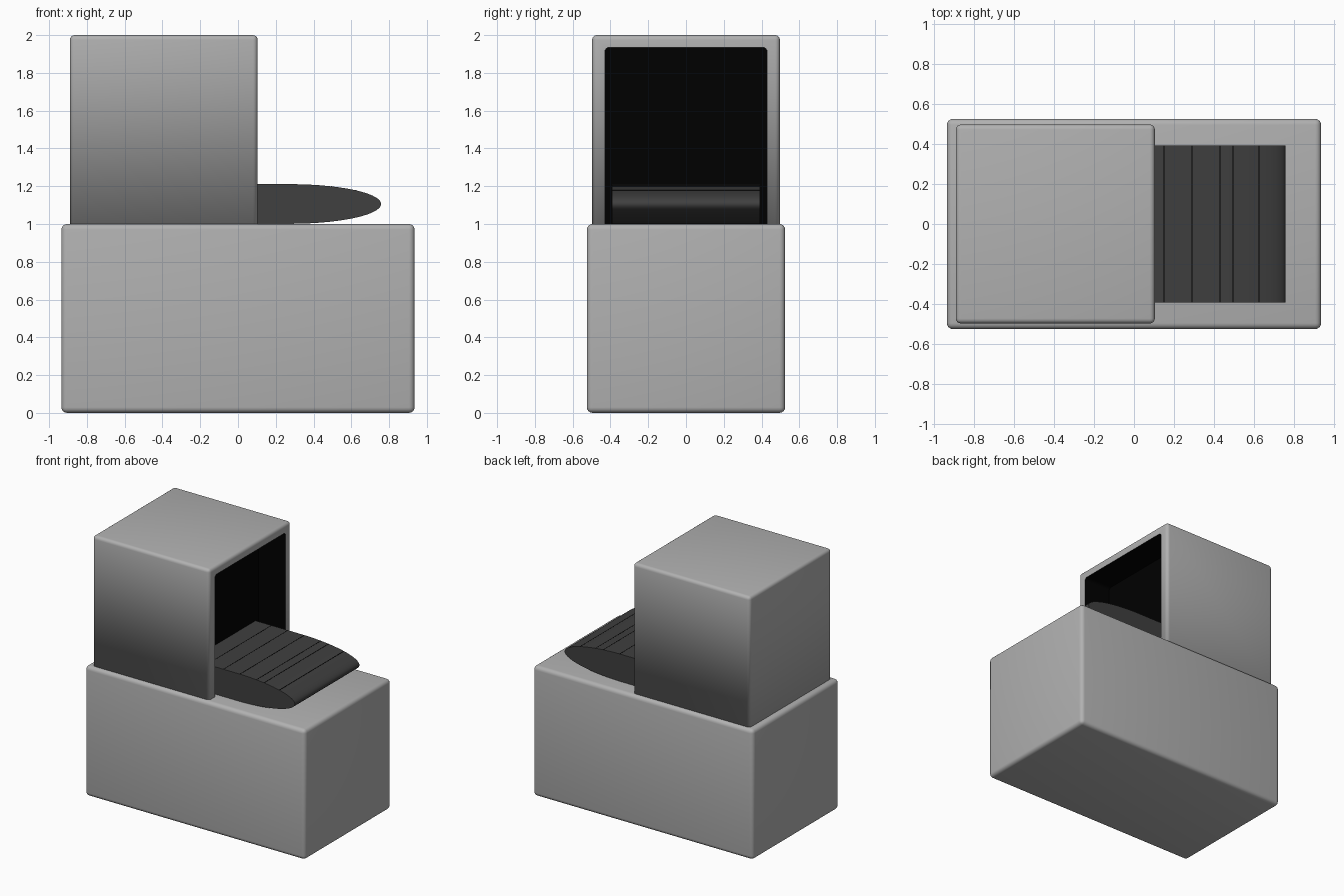
import bpy, bmesh, math

if "Cube" in bpy.data.objects:
    bpy.data.objects.remove(bpy.data.objects["Cube"])


def material(name, v):
    m = bpy.data.materials.new(name)
    m.diffuse_color = (v, v, v, 1)
    m.use_nodes = True
    m.node_tree.nodes["Principled BSDF"].inputs["Base Color"].default_value = m.diffuse_color
    return m


def finish(name, bm, mat=None, smooth=True):
    bmesh.ops.recalc_face_normals(bm, faces=bm.faces)
    me = bpy.data.meshes.new(name)
    bm.to_mesh(me)
    bm.free()
    ob = bpy.data.objects.new(name, me)
    bpy.context.collection.objects.link(ob)
    if mat:
        me.materials.append(mat)
    if smooth:
        shade(ob)
    return ob


def shade(ob, angle=40):
    bpy.ops.object.select_all(action='DESELECT')
    ob.select_set(True)
    bpy.context.view_layer.objects.active = ob
    bpy.ops.object.shade_smooth_by_angle(angle=math.radians(angle))


def box(name, lo, hi, bevel=0, keep=lambda e: True, mat=None, smooth=True):
    """Box between two corners; edges passing 'keep' are rounded."""
    bm = bmesh.new()
    bmesh.ops.create_cube(bm, size=1)
    for v in bm.verts:
        v.co = [(lo[i] + hi[i]) / 2 + v.co[i] * (hi[i] - lo[i]) for i in range(3)]
    if bevel:
        edges = [e for e in bm.edges if keep(e)]
        bmesh.ops.bevel(bm, geom=edges, offset=bevel, segments=4, profile=0.5,
                        affect='EDGES', clamp_overlap=True)
    return finish(name, bm, mat, smooth)


grey = material("body_grey", 0.44)
black = material("black_lining", 0.0)
rubber = material("dark_rubber", 0.05)
seam_mat = material("seam_black", 0.0)

# Lower body
box("base", (-0.935, -0.525, 0), (0.935, 0.525, 1.0), 0.03, mat=grey)

# Upper housing, square along its bottom edge
housing = box("housing", (-0.89, -0.497, 1.0), (0.104, 0.497, 2.0), 0.025,
              keep=lambda e: max(v.co.z for v in e.verts) > 1.5,
              mat=grey, smooth=False)

# Recess in the +x side of the housing, lined in black
cutter = box("recess_cutter", (-0.125, -0.43, 0.9), (0.3, 0.43, 1.935), 0.025,
             keep=lambda e: all(v.co.z > 1.5 for v in e.verts)
             and abs(e.verts[0].co.x - e.verts[1].co.x) > 0.1,
             mat=black, smooth=False)
cutter.hide_render = True
cut = housing.modifiers.new("recess", 'BOOLEAN')
cut.object = cutter
cut.operation = 'DIFFERENCE'
cut.solver = 'EXACT'
cut.material_mode = 'TRANSFER'
bpy.context.view_layer.objects.active = housing
bpy.ops.object.modifier_apply(modifier=cut.name)
bpy.data.objects.remove(cutter)

# Outer shell is shaded softly over its bottom edge; the recess stays crisp
shade(housing, 180)
bm = bmesh.new()
bm.from_mesh(housing.data)
for e in bm.edges:
    mats = {f.material_index for f in e.link_faces}
    both_black = mats == {1}
    e.smooth = len(mats) == 1 and not (both_black and e.calc_face_angle(0) > 0.7)
bm.to_mesh(housing.data)
bm.free()

# Tongue-shaped belt: flat run with a long elliptical nose
X0, A, ZC, B = 0.27, 0.488, 1.106, 0.105
N = 28
outline = [(-0.13, ZC - B)]
for i in range(N + 1):
    t = -math.pi / 2 + math.pi * i / N
    outline.append((X0 + A * math.cos(t), ZC + B * math.sin(t)))
outline.append((-0.13, ZC + B))
bm = bmesh.new()
face = bm.faces.new([bm.verts.new((x, -0.392, z)) for x, z in outline])
ext = bmesh.ops.extrude_face_region(bm, geom=[face])
for v in ext["geom"]:
    if isinstance(v, bmesh.types.BMVert):
        v.co.y = 0.392
finish("belt", bm, rubber)

# Thin seams across the belt
for x in (0.01, 0.15, 0.29, 0.43, 0.495, 0.625):
    u = max(0, (x - X0) / A)
    z = ZC + B * math.sqrt(1 - u * u)
    box("belt_seam", (x - 0.002, -0.391, z - 0.006), (x + 0.002, 0.391, z + 0.001),
        mat=seam_mat, smooth=False)
